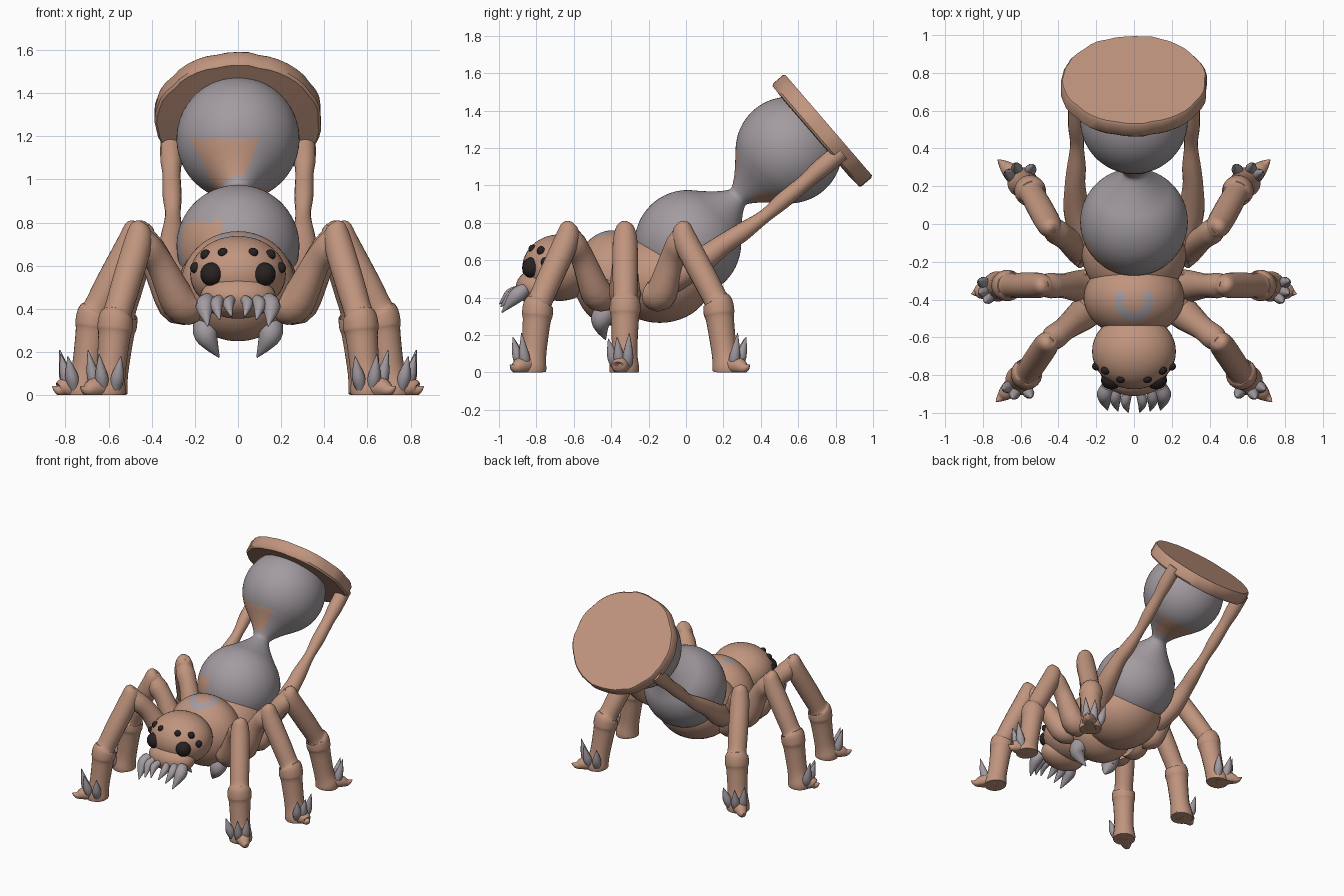
import bpy, bmesh, math, random
from mathutils import Vector as V

if "Cube" in bpy.data.objects:
    bpy.data.objects.remove(bpy.data.objects["Cube"])
random.seed(4)


def material(name, col):
    m = bpy.data.materials.new(name)
    m.diffuse_color = (*col, 1)
    m.use_nodes = True
    m.node_tree.nodes["Principled BSDF"].inputs["Base Color"].default_value = m.diffuse_color
    return m


BROWN = material("clay brown", (0.53, 0.30, 0.21))
GREY = material("stone grey", (0.365, 0.33, 0.355))
DARK = material("eye black", (0.022, 0.015, 0.015))


def finish(name, bm, mats, rule=None, angle=40):
    """Mesh to object, colour by rule(face centre), smooth shading."""
    bmesh.ops.recalc_face_normals(bm, faces=bm.faces)
    for f in bm.faces:
        if rule and rule(f.calc_center_median()):
            f.material_index = 1
    me = bpy.data.meshes.new(name)
    bm.to_mesh(me)
    bm.free()
    for m in mats:
        me.materials.append(m)
    ob = bpy.data.objects.new(name, me)
    bpy.context.collection.objects.link(ob)
    bpy.ops.object.select_all(action='DESELECT')
    ob.select_set(True)
    bpy.context.view_layer.objects.active = ob
    bpy.ops.object.shade_smooth_by_angle(angle=math.radians(angle))
    return ob


def tube(name, pts, mats, n=16, steps=4, sx=1, jitter=0, rule=None, angle=40):
    """Round sweep through (x, y, z, radius) points, smoothly interpolated."""
    path = []
    for i in range(len(pts) - 1):
        a, b, c, d = (V(pts[min(max(k, 0), len(pts) - 1)]) for k in range(i - 1, i + 3))
        for k in range(steps):
            t = k / steps
            if steps == 1:
                path.append(b)
            else:
                path.append(0.5 * (2 * b + (c - a) * t + (2 * a - 5 * b + 4 * c - d) * t * t
                                   + (3 * b - a - 3 * c + d) * t ** 3))
    path.append(V(pts[-1]))
    bm = bmesh.new()
    rings, side = [], None
    wob = [1 - jitter * random.random() for _ in range(n)]
    for i, p in enumerate(path):
        tan = (path[min(i + 1, len(path) - 1)] - path[max(i - 1, 0)]).to_3d().normalized()
        if side is None:
            side = V((1, 0, 0)) if abs(tan.x) < 0.8 else V((0, 0, 1))
        side = (side - tan * side.dot(tan)).normalized()
        up = tan.cross(side)
        ring = []
        for k in range(n):
            a = 2 * math.pi * k / n
            co = p.to_3d() + (side * math.cos(a) + up * math.sin(a)) * max(p.w, 0.001) * wob[k]
            ring.append(bm.verts.new((co.x * sx, co.y, max(co.z, 0))))
        rings.append(ring)
    for r, q in zip(rings, rings[1:]):
        for k in range(n):
            bm.faces.new((r[k], r[(k + 1) % n], q[(k + 1) % n], q[k]))
    bm.faces.new(rings[0])
    bm.faces.new(rings[-1])
    return finish(name, bm, mats, rule, angle)


def ball(name, c, r, mats, rule=None, seg=40):
    bm = bmesh.new()
    bmesh.ops.create_uvsphere(bm, u_segments=seg, v_segments=seg * 3 // 5, radius=1)
    for v in bm.verts:
        v.co = V((v.co.x * r[0] + c[0], v.co.y * r[1] + c[1], max(0, v.co.z * r[2] + c[2])))
    return finish(name, bm, mats, rule)


# Hourglass: two bulbs and a waist turned about a tilted axis
base, axis = V((0, 0.01, 0.69)), V((0, 0.735, 0.678))


def bulb_radius(t):
    s1 = math.sqrt(max(0, 0.285 ** 2 - t * t))
    s2 = math.sqrt(max(0, 0.285 ** 2 - (t - 0.735) ** 2))
    d = abs(t - 0.366)
    neck = 0.058 + 0.123 * (d / 0.146) ** 1.3 if d < 0.15 else 0
    return max(s1, s2, neck)


ts = [-0.285 * math.cos(math.pi / 2 * k / 14) for k in range(14)] + [0.9 * k / 70 for k in range(71)]


def sand(c):
    t = (c - base).dot(axis)
    upper = 0.40 < t and c.z < 1.19 and c.y < 0.42 and abs(c.x + 0.055) < 0.165 + (c.z - 1.2) * 0.45
    under = 0.42 < t < 0.56 and c.z < 0.96
    lower = t < 0.3 and c.x < -0.08 and c.y < -0.1 and c.z < 0.8
    return upper or under or lower


tube("hourglass_bulbs", [(*(base + axis * t), bulb_radius(t)) for t in ts],
     [GREY, BROWN], n=64, steps=1, rule=sand)

# End disc with a slightly chipped rim
mid, nrm = V((0, 0.695, 1.26)), V((0, 0.757, 0.652))
disc = [(-0.004, 0.27), (0, 0.335), (0.0, 0.358), (0.012, 0.368), (0.08, 0.368), (0.092, 0.36)]
tube("hourglass_disc", [(*(mid + nrm * t), r) for t, r in disc], [BROWN],
     n=48, steps=1, sx=1.06, jitter=0.025)


# Body
def crescent(c):
    d = math.hypot(c.x, c.y + 0.41)
    return c.z > 0.6 and 0.055 < d < 0.105 and c.y < -0.36


ball("abdomen_cradle", (0, -0.14, 0.50), (0.28, 0.28, 0.235), [BROWN])
ball("thorax", (0, -0.39, 0.505), (0.265, 0.21, 0.255), [BROWN, GREY], crescent, 80)
HC, HR = V((0, -0.675, 0.56)), V((0.222, 0.20, 0.178))
ball("head", HC, HR, [BROWN])
ball("jaw", (0, -0.79, 0.455), (0.175, 0.12, 0.10), [BROWN])

# Legs for one side: base, knee, ankle, foot, toe tip and claw angles
legs = {
    "front": ((0.22, -0.44, 0.42), (0.455, -0.625, 0.735), (0.565, -0.79, 0.36), (0.60, -0.825, 0),
              (0.73, -0.94, 0.03), (12, -25, -80)),
    "middle": ((0.24, -0.33, 0.42), (0.48, -0.325, 0.735), (0.665, -0.325, 0.38), (0.72, -0.33, 0),
               (0.86, -0.37, 0.03), (30, -5, -35)),
    "rear": ((0.24, -0.16, 0.42), (0.44, -0.02, 0.735), (0.545, 0.17, 0.37), (0.59, 0.22, 0),
             (0.72, 0.34, 0.03), (-12, 25, 80)),
}
for s, label in ((1, "left"), (-1, "right")):
    def flip(p, r):
        return (p[0] * s, p[1], p[2], r)

    for name, (b, k, m, f, tip, angles) in legs.items():
        b, k, m, f, tip = V(b), V(k), V(m), V(f), V(tip)
        out = V((tip.x - f.x, tip.y - f.y, 0)).normalized()
        hip = b.lerp(k, 0.22) + V((0, 0, -0.06))
        tube(f"{name}_thigh_{label}", [flip(b, 0.09), flip(hip, 0.085), flip(b.lerp(k, 0.6), 0.064),
             flip(k.lerp(b, 0.12), 0.066), flip(k + V((0, 0, 0.045)), 0.03)], [BROWN])
        shin = [(k + V((0, 0, 0.068)) - out * 0.01, 0.004), (k + V((0, 0, 0.048)), 0.045),
                (k.lerp(m, 0.1), 0.066), (k.lerp(m, 0.6), 0.068), (k.lerp(m, 0.93), 0.066),
                (m, 0.08), (m.lerp(f, 0.14), 0.083), (m.lerp(f, 0.25), 0.075),
                (m.lerp(f, 0.7), 0.069), (V((f.x, f.y, 0.03)), 0.08), (V((f.x, f.y, 0)), 0.078)]
        tube(f"{name}_shin_{label}", [flip(p, r) for p, r in shin], [BROWN], n=20)
        # Toe
        tube(f"{name}_toe_{label}", [flip(f + V((0, 0, 0.045)), 0.06),
             flip(f + out * 0.09 + V((0, 0, 0.035)), 0.045), flip(tip.lerp(f, 0.2), 0.025),
             flip(tip + V((0, 0, 0.01)), 0.003)], [BROWN])
        # Upright claws around the foot
        for j, (ang, h) in enumerate(zip(angles, (0.21, 0.19, 0.18))):
            c, n_ = math.cos(math.radians(ang)), math.sin(math.radians(ang))
            d = V((out.x * c - out.y * n_, out.x * n_ + out.y * c, 0))
            tube(f"{name}_claw_{j}_{label}", [flip(f + d * 0.06 + V((0, 0, 0.03)), 0.024),
                 flip(f + d * 0.082 + V((0, 0, 0.09)), 0.03),
                 flip(f + d * 0.11 + V((0, 0, h)), 0.002)], [GREY], n=10)

    # Posts holding the disc
    post = [(0.25, -0.08, 0.50, 0.08), (0.30, 0.06, 0.58, 0.072), (0.312, 0.2, 0.685, 0.055),
            (0.305, 0.30, 0.75, 0.05), (0.302, 0.42, 0.835, 0.036), (0.305, 0.52, 0.92, 0.044),
            (0.308, 0.64, 1.02, 0.042), (0.31, 0.72, 1.09, 0.05), (0.31, 0.83, 1.18, 0.05)]
    tube(f"post_{label}", [flip(p, p[3]) for p in post], [BROWN])

    # Teeth at the mouth and larger fangs under the thorax
    for j, (x, z, l, w) in enumerate(((0.14, 0.445, 0.125, 0.042), (0.085, 0.445, 0.095, 0.03),
                                      (0.03, 0.445, 0.08, 0.026))):
        y = -0.86 - (0.14 - x) * 0.3
        tube(f"tooth_{j}_{label}", [flip((x, y, z), w * 0.8), flip((x + 0.015, y - 0.05, z - l * 0.3), w),
             flip((x, -0.985 - j * 0.006, z - l), 0.003)], [GREY], n=10)
    tube(f"under_fang_{label}", [flip((0.14, -0.40, 0.36), 0.06), flip((0.15, -0.45, 0.29), 0.058),
         flip((0.125, -0.45, 0.235), 0.036), flip((0.087, -0.43, 0.175), 0.003)], [GREY])

    # Eyes seated on the head surface
    for j, (x, z, r) in enumerate(((0.12, 0.56, 0.055), (0.07, 0.66, 0.023),
                                   (0.15, 0.65, 0.025), (0.197, 0.59, 0.025))):
        q = 1 - (x / HR.x) ** 2 - ((z - HC.z) / HR.z) ** 2
        y = HC.y - HR.y * math.sqrt(max(q, 0.02))
        ball(f"eye_{j}_{label}", (x * s, y + r * 0.3, z), (r, r * 0.9, r), [DARK], seg=20)
